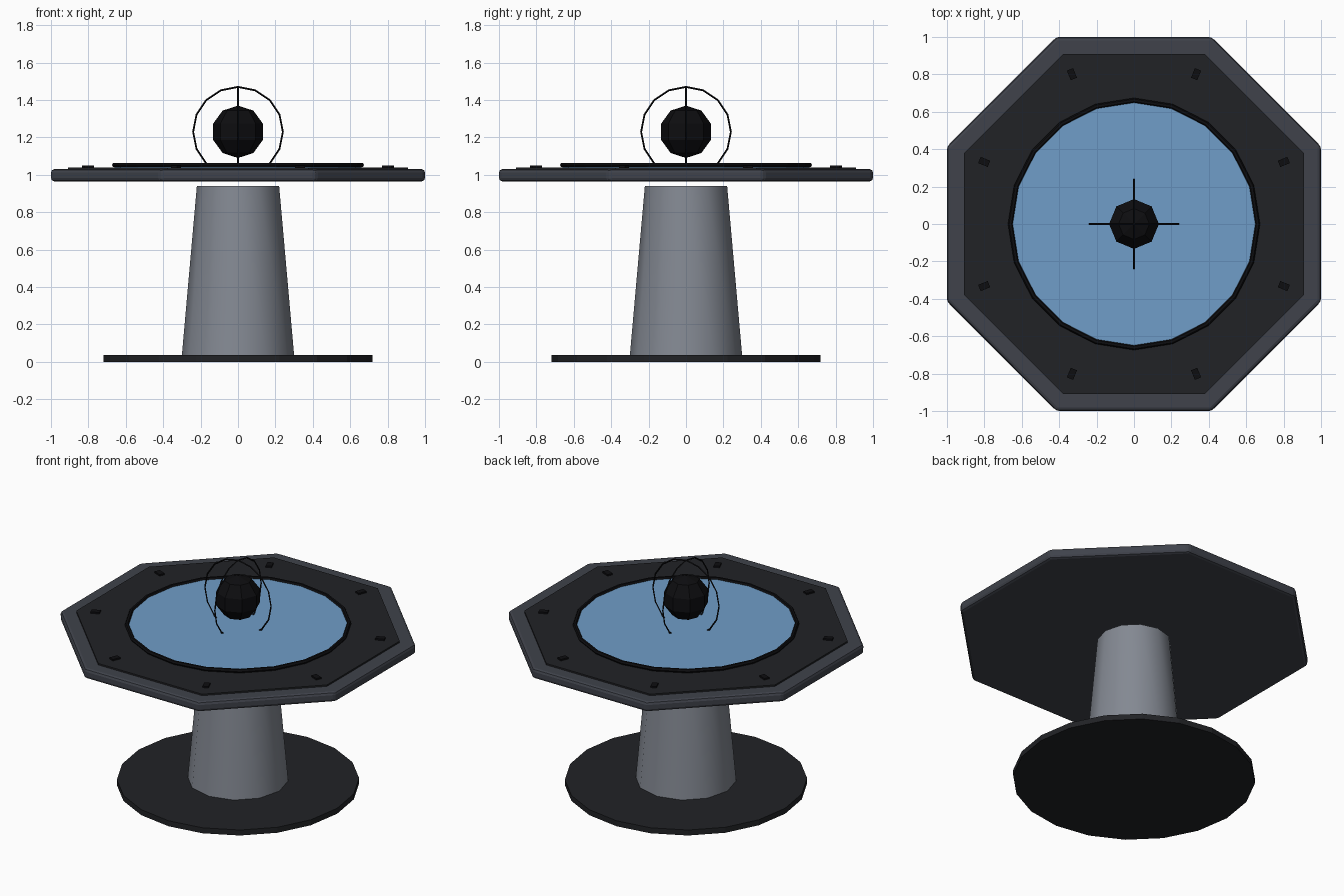
import bpy, math

if "Cube" in bpy.data.objects:
    bpy.data.objects.remove(bpy.data.objects["Cube"])

def material(name, r, g, b):
    m = bpy.data.materials.new(name)
    m.diffuse_color = (r, g, b, 1)
    m.use_nodes = True
    m.node_tree.nodes["Principled BSDF"].inputs["Base Color"].default_value = m.diffuse_color
    return m

BLACK = material("black", 0.004, 0.004, 0.005)
DARK = material("dark_grey", 0.015, 0.016, 0.019)
RIM = material("slate", 0.05, 0.055, 0.07)
STEEL = material("steel", 0.23, 0.25, 0.29)
BLUE = material("blue", 0.16, 0.34, 0.58)

def finish(name, mat, smooth=False):
    ob = bpy.context.object
    ob.name = name
    ob.data.materials.append(mat)
    if smooth:
        bpy.ops.object.shade_smooth_by_angle(angle=math.radians(35))
    return ob

def frustum(name, mat, n, r1, r2, z0, z1, turn=0.0, smooth=False):
    bpy.ops.mesh.primitive_cone_add(vertices=n, radius1=r1, radius2=r2, depth=z1 - z0,
                                    location=(0, 0, (z0 + z1) / 2), rotation=(0, 0, turn))
    return finish(name, mat, smooth)

def torus(name, mat, major, minor, z, n, m, rot=(0, 0, 0)):
    bpy.ops.mesh.primitive_torus_add(major_radius=major, minor_radius=minor, major_segments=n,
                                     minor_segments=m, location=(0, 0, z), rotation=rot)
    return finish(name, mat)

# Base plate and tapered pedestal
frustum("base_plate", DARK, 20, 0.72, 0.72, 0, 0.036)
frustum("pedestal", STEEL, 12, 0.30, 0.22, 0.036, 0.94, smooth=True)

# Octagonal tabletop with softened edges, and its inlay
TURN = math.pi / 8
R = 1 / math.cos(TURN)
top = frustum("tabletop", RIM, 8, R, R, 0.965, 1.03, TURN)
bevel = top.modifiers.new("soft_edges", 'BEVEL')
bevel.width = 0.018
bevel.segments = 2
frustum("top_inlay", DARK, 8, 0.91 * R, 0.91 * R, 1.02, 1.04, TURN)

# Round screen and its trim ring
frustum("screen", BLUE, 20, 0.66, 0.66, 1.035, 1.053)
torus("screen_trim", BLACK, 0.661, 0.013, 1.052, 20, 6)

# Control blocks around the edge
for i in range(8):
    a = TURN + i * math.pi / 4
    bpy.ops.mesh.primitive_cube_add(size=1, location=(0.867 * math.cos(a), 0.867 * math.sin(a), 1.043),
                                    rotation=(0, 0, a))
    bpy.context.object.scale = (0.055, 0.036, 0.014)
    finish(f"control_block_{i + 1}", BLACK)

# Floating globe and two crossed hoops
bpy.ops.mesh.primitive_uv_sphere_add(segments=8, ring_count=5, radius=0.14, location=(0, 0, 1.23))
finish("globe", BLACK)
torus("hoop_x", BLACK, 0.24, 0.005, 1.23, 16, 4, (math.pi / 2, 0, 0))
torus("hoop_y", BLACK, 0.24, 0.005, 1.23, 16, 4, (math.pi / 2, 0, math.pi / 2))
